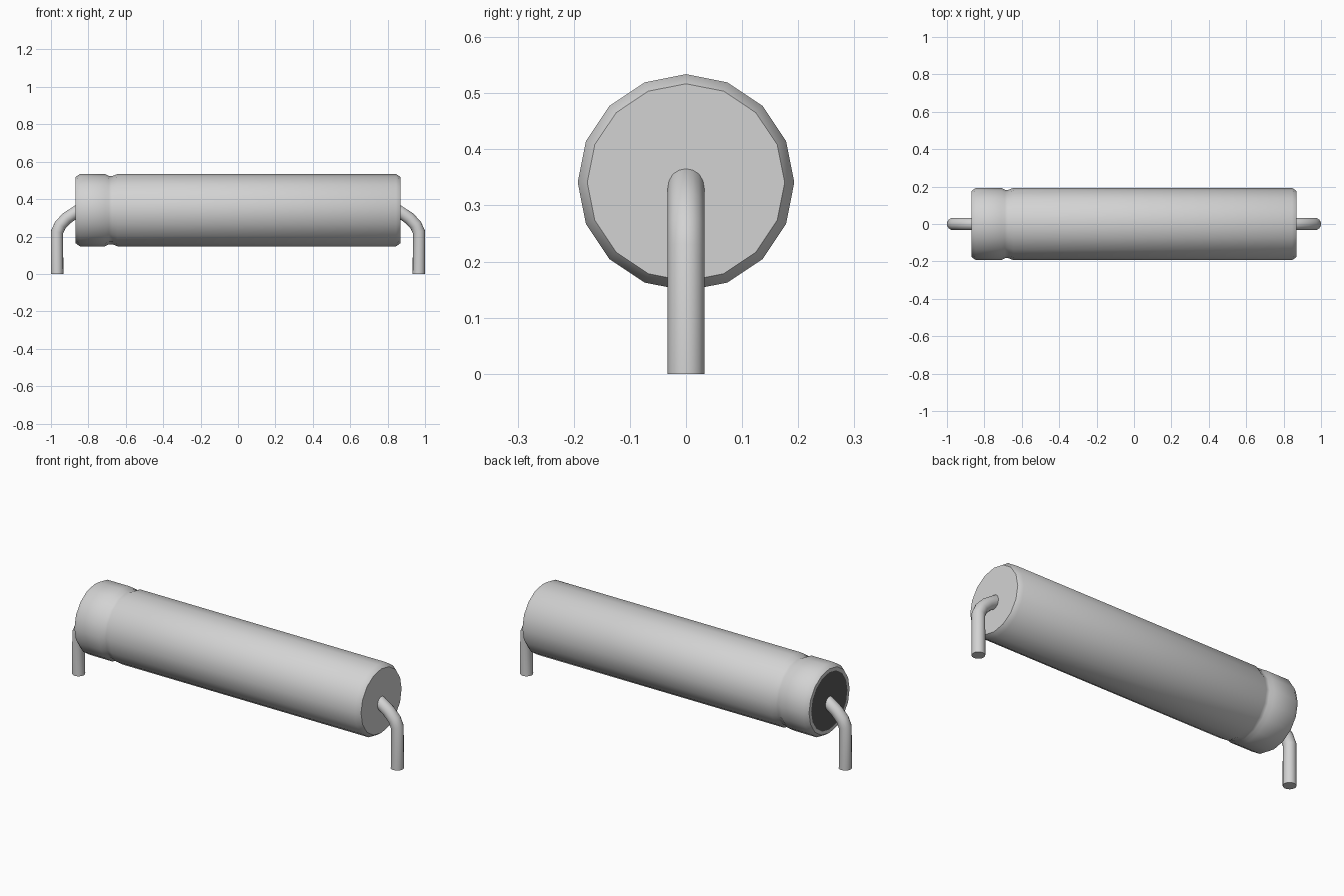
import bpy
import bmesh
import math

if "Cube" in bpy.data.objects:
    bpy.data.objects.remove(bpy.data.objects["Cube"], do_unlink=True)

AXIS_Z = 0.341
SIDES = 16


def material(name, value):
    m = bpy.data.materials.new(name)
    m.use_nodes = True
    colour = (value, value, value, 1)
    m.diffuse_color = colour
    m.node_tree.nodes["Principled BSDF"].inputs["Base Color"].default_value = colour
    return m


grey = material("light grey metal", 0.65)
black = material("dark rubber", 0.1)


def smooth(obj):
    bpy.ops.object.select_all(action='DESELECT')
    obj.select_set(True)
    bpy.context.view_layer.objects.active = obj
    bpy.ops.object.shade_smooth_by_angle(angle=math.radians(40))


def lathe_x(name, profile):
    """Spin (x, radius) points round the body axis; the first ring is closed by a dark face."""
    bm = bmesh.new()
    rings = []
    for x, r in profile:
        ring = []
        for i in range(SIDES):
            a = 2 * math.pi * i / SIDES
            ring.append(bm.verts.new((x, r * math.sin(a), AXIS_Z + r * math.cos(a))))
        rings.append(ring)
    for a, b in zip(rings, rings[1:]):
        for i in range(SIDES):
            j = (i + 1) % SIDES
            bm.faces.new((a[i], a[j], b[j], b[i]))
    seal = bm.faces.new(rings[0])
    seal.material_index = 1
    bm.faces.new(rings[-1])
    bmesh.ops.recalc_face_normals(bm, faces=bm.faces)
    mesh = bpy.data.meshes.new(name)
    bm.to_mesh(mesh)
    bm.free()
    obj = bpy.data.objects.new(name, mesh)
    bpy.context.collection.objects.link(obj)
    mesh.materials.append(grey)
    mesh.materials.append(black)
    smooth(obj)


# Can: dark seal, rolled lip, crimp groove, bevelled far end
lathe_x("can_body", [
    (-0.87, 0.157), (-0.87, 0.176), (-0.845, 0.193),
    (-0.71, 0.193), (-0.69, 0.183), (-0.67, 0.183), (-0.645, 0.193),
    (0.845, 0.193), (0.87, 0.176),
])


def lead(name, side):
    """Round wire leaving the can end and bending down to the ground."""
    path = [(0.80, 0.341), (0.862, 0.334), (0.915, 0.298),
            (0.950, 0.262), (0.967, 0.225), (0.967, 0.0)]
    curve = bpy.data.curves.new(name, 'CURVE')
    curve.dimensions = '3D'
    curve.bevel_depth = 0.033
    curve.bevel_resolution = 6
    curve.use_fill_caps = True
    spline = curve.splines.new('POLY')
    spline.points.add(len(path) - 1)
    for p, (x, z) in zip(spline.points, path):
        p.co = (side * x, 0, z, 1)
    curve.materials.append(grey)
    obj = bpy.data.objects.new(name, curve)
    bpy.context.collection.objects.link(obj)
    bpy.ops.object.select_all(action='DESELECT')
    obj.select_set(True)
    bpy.context.view_layer.objects.active = obj
    bpy.ops.object.convert(target='MESH')
    smooth(bpy.context.view_layer.objects.active)


# Wire leads
lead("left_lead", 1)
lead("right_lead", -1)
